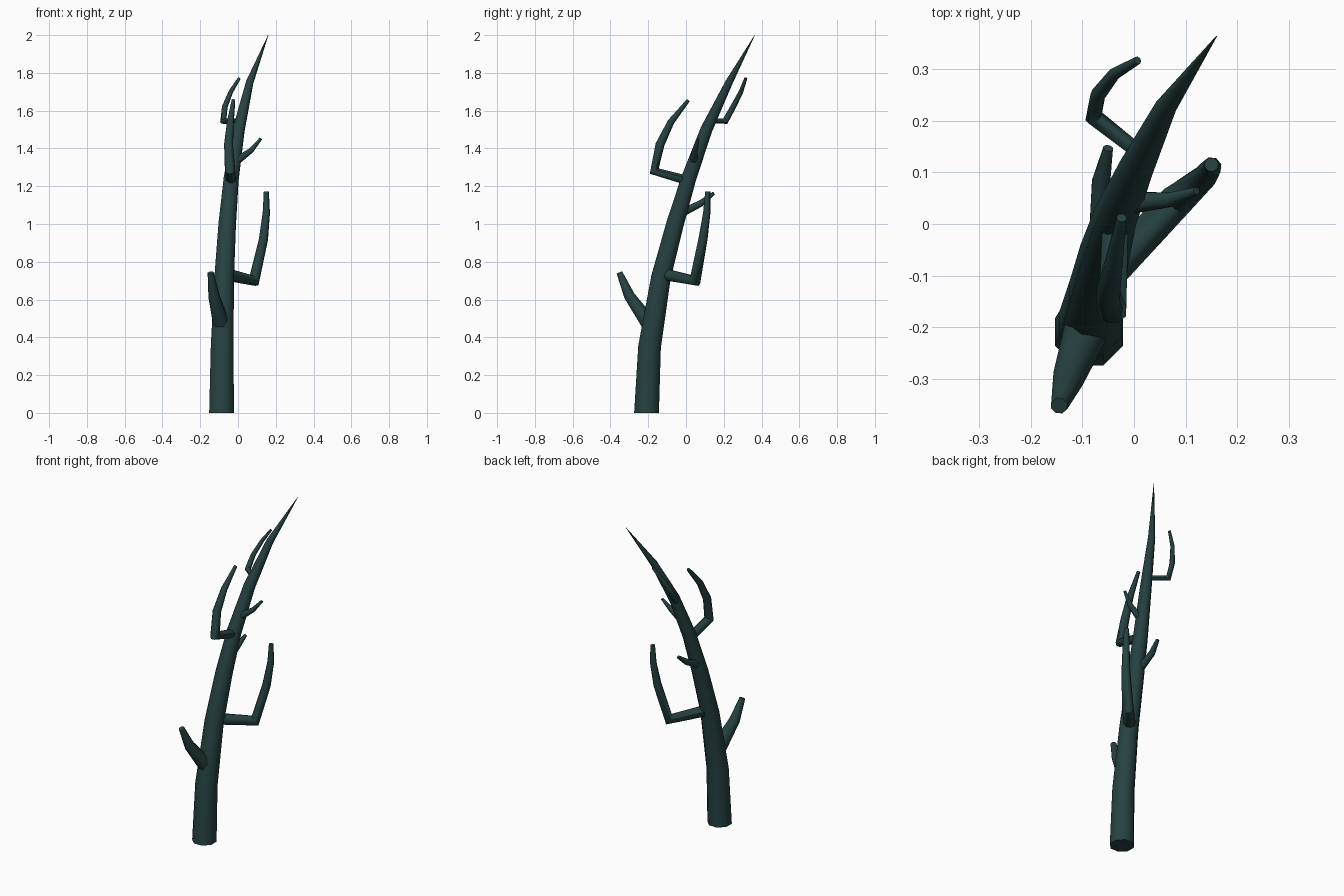
import bpy, bmesh, math
from mathutils import Vector

if "Cube" in bpy.data.objects:
    bpy.data.objects.remove(bpy.data.objects["Cube"])

bark = bpy.data.materials.new("dark teal bark")
bark.diffuse_color = (0.020, 0.054, 0.054, 1)
bark.use_nodes = True
bark.node_tree.nodes["Principled BSDF"].inputs["Base Color"].default_value = bark.diffuse_color


def limb(name, points, sides=8, level_base=False):
    """Tapered tube along points given as (x, y, z, radius)."""
    path = [Vector(p[:3]) for p in points]
    bm = bmesh.new()
    rings, side, last = [], None, None
    for i, p in enumerate(path):
        before = (p - path[i - 1]).normalized() if i else None
        after = (path[i + 1] - p).normalized() if i + 1 < len(path) else None
        d = ((before or after) + (after or before)).normalized()
        if level_base and i == 0:
            d = Vector((0, 0, 1))
        # carry the ring orientation along the path without twisting
        if side is None:
            ref = Vector((1, 0, 0)) if abs(d.x) < 0.7 else Vector((0, 0, 1))
            side = (ref - d * ref.dot(d)).normalized()
        else:
            side = last.rotation_difference(d) @ side
        last = d
        other = d.cross(side)
        ring = []
        for k in range(sides):
            a = 2 * math.pi * (k + 0.5) / sides
            ring.append(bm.verts.new(p + (side * math.cos(a) + other * math.sin(a)) * points[i][3]))
        rings.append(ring)
    for lo, hi in zip(rings, rings[1:]):
        for k in range(sides):
            n = (k + 1) % sides
            bm.faces.new((lo[k], lo[n], hi[n], hi[k]))
    bm.faces.new(rings[0][::-1])
    bm.faces.new(rings[-1])
    bmesh.ops.recalc_face_normals(bm, faces=bm.faces)
    me = bpy.data.meshes.new(name)
    bm.to_mesh(me)
    bm.free()
    me.materials.append(bark)
    ob = bpy.data.objects.new(name, me)
    bpy.context.collection.objects.link(ob)
    bpy.ops.object.select_all(action='DESELECT')
    ob.select_set(True)
    bpy.context.view_layer.objects.active = ob
    bpy.ops.object.shade_smooth_by_angle(angle=math.radians(50))


# Leaning trunk, tapering to a point
limb("trunk", [(-0.087, -0.209, 0, 0.071), (-0.084, -0.193, 0.35, 0.065),
               (-0.073, -0.132, 0.72, 0.056), (-0.057, -0.058, 1.0, 0.050),
               (-0.036, 0.014, 1.24, 0.043), (0.004, 0.108, 1.5, 0.034),
               (0.062, 0.228, 1.75, 0.021), (0.16, 0.364, 2.0, 0.001)], level_base=True)

# Short broken stubs
limb("low_front_stub", [(-0.087, -0.19, 0.465, 0.046), (-0.128, -0.30, 0.62, 0.031),
                        (-0.145, -0.352, 0.742, 0.017)])
limb("back_stub", [(-0.065, -0.03, 1.055, 0.024), (-0.064, 0.08, 1.11, 0.019),
                   (-0.05, 0.147, 1.163, 0.010)])
limb("right_stub", [(-0.02, 0.04, 1.325, 0.024), (0.07, 0.047, 1.39, 0.015),
                    (0.121, 0.064, 1.452, 0.008)])

# Branches that reach out, then bend upward
limb("right_branch", [(-0.07, -0.12, 0.735, 0.034), (0.085, 0.048, 0.70, 0.034),
                      (0.135, 0.090, 0.92, 0.025), (0.150, 0.110, 1.06, 0.020),
                      (0.150, 0.115, 1.172, 0.014)])
limb("front_branch", [(-0.036, 0.01, 1.23, 0.027), (-0.042, -0.168, 1.28, 0.029),
                      (-0.050, -0.138, 1.42, 0.025), (-0.040, -0.080, 1.54, 0.019),
                      (-0.024, 0.012, 1.655, 0.010)])
limb("back_left_branch", [(0.015, 0.135, 1.545, 0.015), (-0.078, 0.208, 1.545, 0.018),
                          (-0.070, 0.250, 1.62, 0.015), (-0.038, 0.291, 1.70, 0.012),
                          (0.007, 0.317, 1.772, 0.008)])
